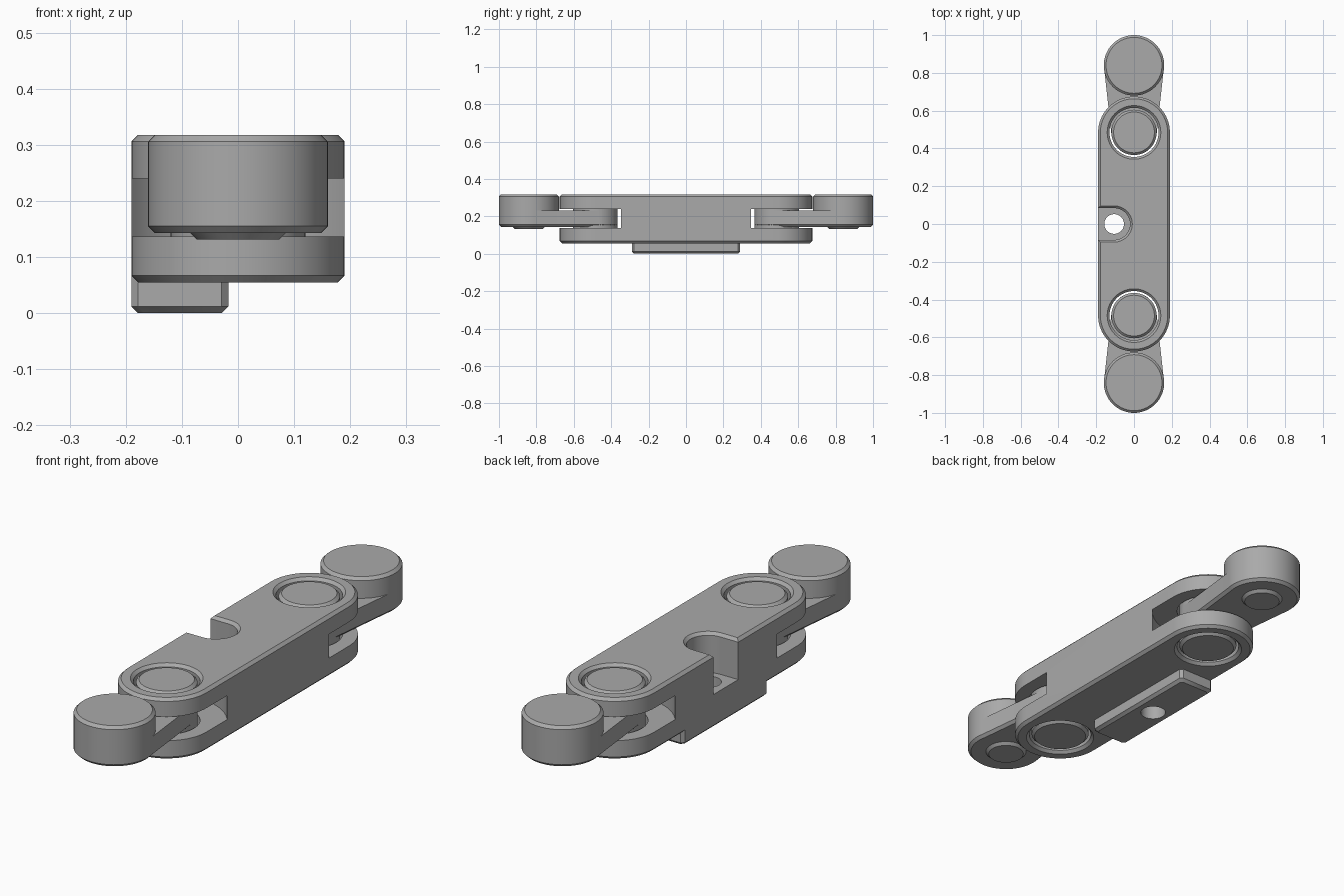
import bpy, bmesh, math

if "Cube" in bpy.data.objects:
    bpy.data.objects.remove(bpy.data.objects["Cube"], do_unlink=True)

grey = bpy.data.materials.new("plain grey")
grey.use_nodes = True
colour = (0.4, 0.4, 0.4, 1)
grey.diffuse_color = colour
grey.node_tree.nodes["Principled BSDF"].inputs["Base Color"].default_value = colour

PIN_Y, KNOB_Y, BEVEL = 0.485, 0.84, 0.012


def arc(cx, cy, r, start, end, steps=32):
    angles = [math.radians(start + (end - start) * i / steps) for i in range(steps + 1)]
    return [(cx + r * math.cos(a), cy + r * math.sin(a)) for a in angles]


def circle(cx, cy, r):
    return arc(cx, cy, r, 0, 360, 64)[:-1]


def stack(name, layers):
    """Join matching outlines, listed as (z, points) from bottom to top, into a solid."""
    bm = bmesh.new()
    rings = [[bm.verts.new((x, y, z)) for x, y in pts] for z, pts in layers]
    n = len(rings[0])
    for low, high in zip(rings, rings[1:]):
        for i in range(n):
            j = (i + 1) % n
            bm.faces.new((low[i], low[j], high[j], high[i]))
    bm.faces.new(rings[0][::-1])
    bm.faces.new(rings[-1])
    bmesh.ops.recalc_face_normals(bm, faces=bm.faces)
    mesh = bpy.data.meshes.new(name)
    bm.to_mesh(mesh)
    bm.free()
    mesh.materials.append(grey)
    obj = bpy.data.objects.new(name, mesh)
    bpy.context.collection.objects.link(obj)
    return obj


def chamfered(name, outline, z0, z1, low=BEVEL, high=BEVEL):
    """Prism whose bottom and top rims are cut back; outline takes an inset."""
    layers = [(z0, outline(low))]
    if low:
        layers.append((z0 + low, outline(0)))
    if high:
        layers.append((z1 - high, outline(0)))
    layers.append((z1, outline(high)))
    return stack(name, layers)


def combine(target, other, operation):
    mod = target.modifiers.new(operation.lower(), "BOOLEAN")
    mod.operation, mod.object, mod.solver = operation, other, "EXACT"
    bpy.context.view_layer.objects.active = target
    bpy.ops.object.modifier_apply(modifier=mod.name)
    bpy.data.objects.remove(other, do_unlink=True)


def finish(obj):
    bpy.ops.object.select_all(action="DESELECT")
    obj.select_set(True)
    bpy.context.view_layer.objects.active = obj
    bpy.ops.object.shade_smooth_by_angle(angle=math.radians(30))


def stadium(inset):
    r = 0.19 - inset
    return arc(0, PIN_Y, r, 0, 180) + arc(0, -PIN_Y, r, 180, 360)


def pad_outline(inset):
    x0, x1, y, c = -0.19 + inset, -0.017 - inset, 0.29 - inset, 0.012
    return [(x0 + c, -y), (x1 - c, -y), (x1, c - y), (x1, y - c),
            (x1 - c, y), (x0 + c, y), (x0, y - c), (x0, c - y)]


def notch_outline(grow):
    r = 0.084 + grow
    return arc(-0.105, 0, r, -90, 90) + [(-0.3, r), (-0.3, -r)]


# Main link body with mounting pad
body = chamfered("link_body", stadium, 0.055, 0.318)
combine(body, chamfered("pad", pad_outline, 0, 0.07, BEVEL, 0), "UNION")

# End slots and flared pin bores
for s in (-1, 1):
    y = s * PIN_Y
    combine(body, stack("slot", [(z, circle(0, y, 0.235)) for z in (0.137, 0.24)]), "DIFFERENCE")
    bore = [(0.045, 0.152), (0.067, 0.13), (0.306, 0.13), (0.328, 0.152)]
    combine(body, stack("bore", [(z, circle(0, y, r)) for z, r in bore]), "DIFFERENCE")

# Side notch with flared rim, and the screw hole through its floor
notch = [(0.145, 0), (0.306, 0), (0.33, 0.024)]
combine(body, stack("notch", [(z, notch_outline(g)) for z, g in notch]), "DIFFERENCE")
combine(body, stack("hole", [(z, circle(-0.105, 0, 0.052)) for z in (-0.1, 0.2)]), "DIFFERENCE")
finish(body)


def arm_outline(s):
    # Tapered plate tangent to the pin and the roller
    tilt = math.degrees(math.asin((0.16 - 0.12) / (KNOB_Y - PIN_Y)))

    def outline(inset):
        pts = arc(0, KNOB_Y, 0.159 - inset, -tilt, 180 + tilt)
        pts += arc(0, PIN_Y, 0.12 - inset, 180 + tilt, 360 - tilt)
        return [(x, s * y) for x, y in pts]
    return outline


# Connecting links at both ends: pin, arm and roller
for s, side in ((-1, "front"), (1, "back")):
    def disc(y, r):
        return lambda inset: circle(0, s * y, r - inset)

    link = chamfered(side + "_connector", arm_outline(s), 0.143, 0.23, BEVEL, 0)
    combine(link, chamfered("pin", disc(PIN_Y, 0.12), 0.06, 0.313), "UNION")
    combine(link, chamfered("roller", disc(KNOB_Y, 0.16), 0.143, 0.318), "UNION")
    combine(link, chamfered("boss", disc(KNOB_Y, 0.085), 0.131, 0.16, BEVEL, 0), "UNION")
    finish(link)
